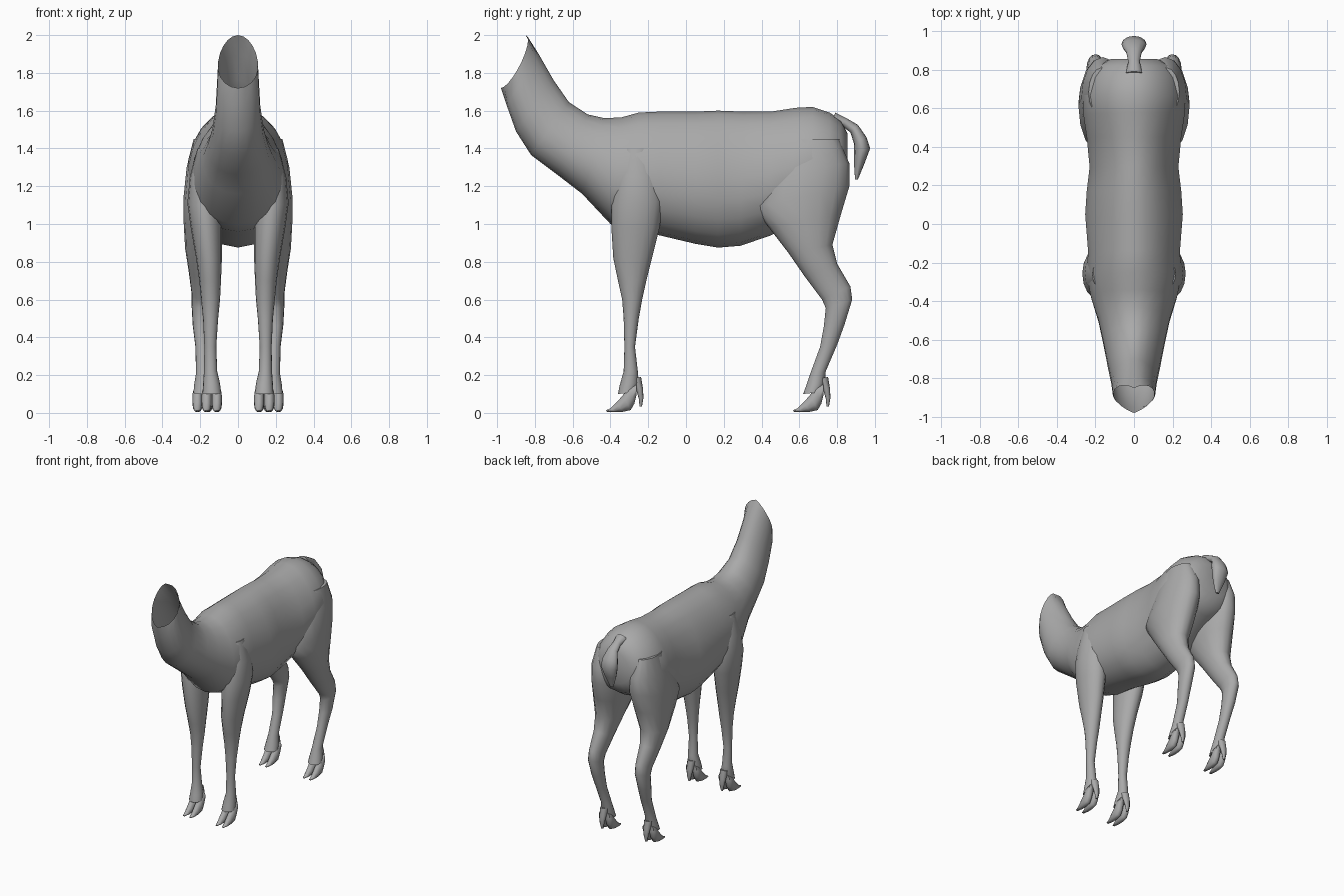
import bpy, bmesh, math

coat = bpy.data.materials.new("grey coat")
coat.diffuse_color = (0.40, 0.40, 0.40, 1)


def loft(name, rings, seg=16, egg=0.0, open_start=False, bend=0.0):
    """Skin oval rings: (front/top y, z, back/bottom y, z, centre x, half width)."""
    bm = bmesh.new()
    loops = []
    for n, (ya, za, yb, zb, cx, hw) in enumerate(rings):
        loop = []
        for i in range(seg):
            a = 2 * math.pi * i / seg
            c, s = math.cos(a), math.sin(a)
            y = (ya + yb) / 2 + (ya - yb) / 2 * c
            z = (za + zb) / 2 + (za - zb) / 2 * c
            if n == 0:
                y += bend * abs(s)
            loop.append(bm.verts.new((cx + hw * s * (1 - egg * c), y, z)))
        loops.append(loop)
    for p, q in zip(loops, loops[1:]):
        for i in range(seg):
            j = (i + 1) % seg
            bm.faces.new((p[i], p[j], q[j], q[i]))
    if not open_start:
        bm.faces.new(loops[0])
    bm.faces.new(loops[-1])
    bmesh.ops.recalc_face_normals(bm, faces=bm.faces)
    me = bpy.data.meshes.new(name)
    bm.to_mesh(me)
    bm.free()
    me.materials.append(coat)
    ob = bpy.data.objects.new(name, me)
    bpy.context.collection.objects.link(ob)
    bpy.ops.object.select_all(action='DESELECT')
    ob.select_set(True)
    bpy.context.view_layer.objects.active = ob
    bpy.ops.object.shade_smooth_by_angle(angle=math.radians(60))
    return ob


# Neck and trunk in one skin, open at the neck
trunk = [(-.85, 2.0, -.98, 1.72, .105), (-.78, 1.90, -.95, 1.63, .11),
         (-.70, 1.76, -.90, 1.49, .118), (-.62, 1.645, -.82, 1.365, .135),
         (-.52, 1.58, -.68, 1.26, .16), (-.43, 1.56, -.55, 1.16, .185),
         (-.34, 1.565, -.40, 1.0, .225), (-.25, 1.59, -.28, .96, .245),
         (-.14, 1.595, -.14, .94, .238), (.05, 1.595, .05, .895, .253),
         (.17, 1.60, .17, .875, .245), (.30, 1.595, .29, .885, .23),
         (.45, 1.595, .45, .94, .245), (.58, 1.615, .55, 1.0, .262),
         (.67, 1.62, .66, 1.07, .262), (.76, 1.59, .76, 1.12, .235),
         (.82, 1.55, .82, 1.16, .195), (.855, 1.48, .855, 1.24, .12)]
loft("neck_and_trunk", [(a, b, c, d, 0, w) for a, b, c, d, w in trunk],
     seg=20, egg=.14, open_start=True, bend=.045)

# Tail
tail = [(.77, 1.52, .79, 1.59, .045), (.83, 1.515, .85, 1.56, .03),
        (.87, 1.485, .91, 1.525, .04), (.888, 1.43, .955, 1.46, .062),
        (.89, 1.38, .975, 1.40, .065), (.89, 1.31, .945, 1.32, .045),
        (.895, 1.235, .91, 1.235, .015)]
loft("tail", [(a, b, c, d, 0, w) for a, b, c, d, w in tail], seg=12)

# Leg rings: front y, z, back y, z, inner x, outer x
front_leg = [(-.33, 1.40, -.19, 1.40, .13, .215), (-.37, 1.25, -.14, 1.25, .10, .255),
             (-.395, 1.10, -.12, 1.12, .085, .268), (-.395, .98, -.14, .98, .085, .25),
             (-.385, .82, -.18, .82, .085, .222), (-.36, .70, -.21, .70, .09, .205),
             (-.338, .60, -.232, .60, .095, .195), (-.33, .50, -.25, .50, .105, .185),
             (-.326, .35, -.27, .35, .115, .178), (-.33, .22, -.255, .22, .11, .18),
             (-.35, .15, -.25, .16, .095, .185), (-.36, .10, -.27, .11, .09, .187)]
hind_leg = [(.56, 1.45, .81, 1.45, .10, .235), (.45, 1.28, .865, 1.32, .05, .272),
            (.36, 1.09, .865, 1.20, .035, .288), (.44, .98, .82, 1.05, .06, .288),
            (.54, .85, .775, .89, .10, .28), (.63, .72, .80, .79, .13, .262),
            (.72, .60, .87, .67, .15, .246), (.74, .555, .88, .60, .152, .246),
            (.73, .46, .84, .47, .155, .24), (.71, .35, .80, .36, .155, .226),
            (.655, .20, .74, .22, .15, .222), (.635, .14, .735, .16, .14, .232),
            (.62, .10, .715, .11, .137, .236)]

# Toe and rear claw rings, measured from the foot: top y, z, sole y, z, half width
toe = [(.10, .15, .10, .09, .02), (.055, .135, .09, .05, .027),
       (.03, .095, .07, .015, .028), (-.005, .055, .03, .006, .025),
       (-.035, .025, -.01, .004, .018), (-.06, .014, -.055, .006, .008)]
claw = [(.07, .18, .125, .19, .03), (.10, .12, .135, .13, .026),
        (.113, .075, .138, .08, .018), (.117, .035, .13, .035, .008)]

for side, s in (("left", 1), ("right", -1)):
    for part, leg, fy, fx in (("front", front_leg, -.363, .139), ("hind", hind_leg, .627, .187)):
        loft(f"{side}_{part}_leg",
             [(a, b, c, d, s * (i + o) / 2, (o - i) / 2) for a, b, c, d, i, o in leg])
        for k, dx in (("inner", -.027), ("outer", .027)):
            loft(f"{side}_{part}_{k}_toe",
                 [(a + fy, b, c + fy, d, s * (fx + dx), w) for a, b, c, d, w in toe], seg=10)
        loft(f"{side}_{part}_rear_claw",
             [(a + fy, b, c + fy, d, s * fx, w) for a, b, c, d, w in claw], seg=10)
